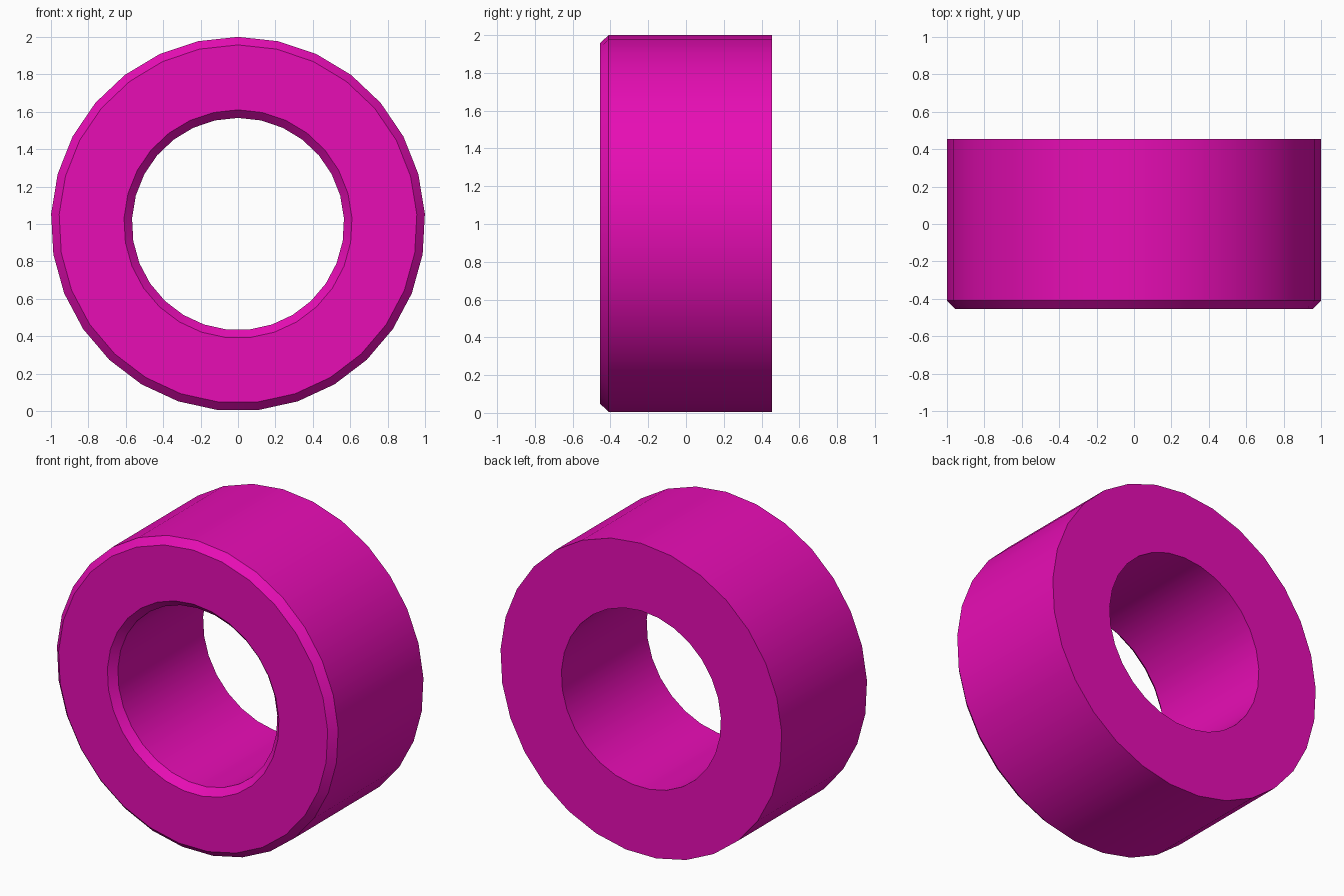
import bpy, bmesh, math

if "Cube" in bpy.data.objects:
    bpy.data.objects.remove(bpy.data.objects["Cube"])

SIDES = 29
CENTRE_Z = 1.0

# Cross-section of the ring: (radius, y), chamfered on the front face only
profile = [(1.0, 0.455), (1.0, -0.41), (0.957, -0.455),
           (0.61, -0.455), (0.567, -0.41), (0.567, 0.455)]

# Sweep the profile around the y axis, one vertex pointing straight up
bm = bmesh.new()
rings = []
for i in range(SIDES):
    a = 2 * math.pi * i / SIDES
    rings.append([bm.verts.new((r * math.sin(a), y, CENTRE_Z + r * math.cos(a)))
                  for r, y in profile])
n = len(profile)
for i in range(SIDES):
    here, there = rings[i], rings[(i + 1) % SIDES]
    for j in range(n):
        k = (j + 1) % n
        bm.faces.new((here[j], here[k], there[k], there[j]))
bmesh.ops.recalc_face_normals(bm, faces=bm.faces)

mesh = bpy.data.meshes.new("ring")
bm.to_mesh(mesh)
bm.free()
ring = bpy.data.objects.new("ring", mesh)
bpy.context.collection.objects.link(ring)

# Magenta colour
mat = bpy.data.materials.new("magenta")
mat.diffuse_color = (0.8, 0.004, 0.46, 1)
mat.use_nodes = True
mat.node_tree.nodes["Principled BSDF"].inputs["Base Color"].default_value = mat.diffuse_color
mesh.materials.append(mat)

# Smooth walls, sharp rims
bpy.context.view_layer.objects.active = ring
ring.select_set(True)
bpy.ops.object.shade_smooth_by_angle(angle=math.radians(30))
